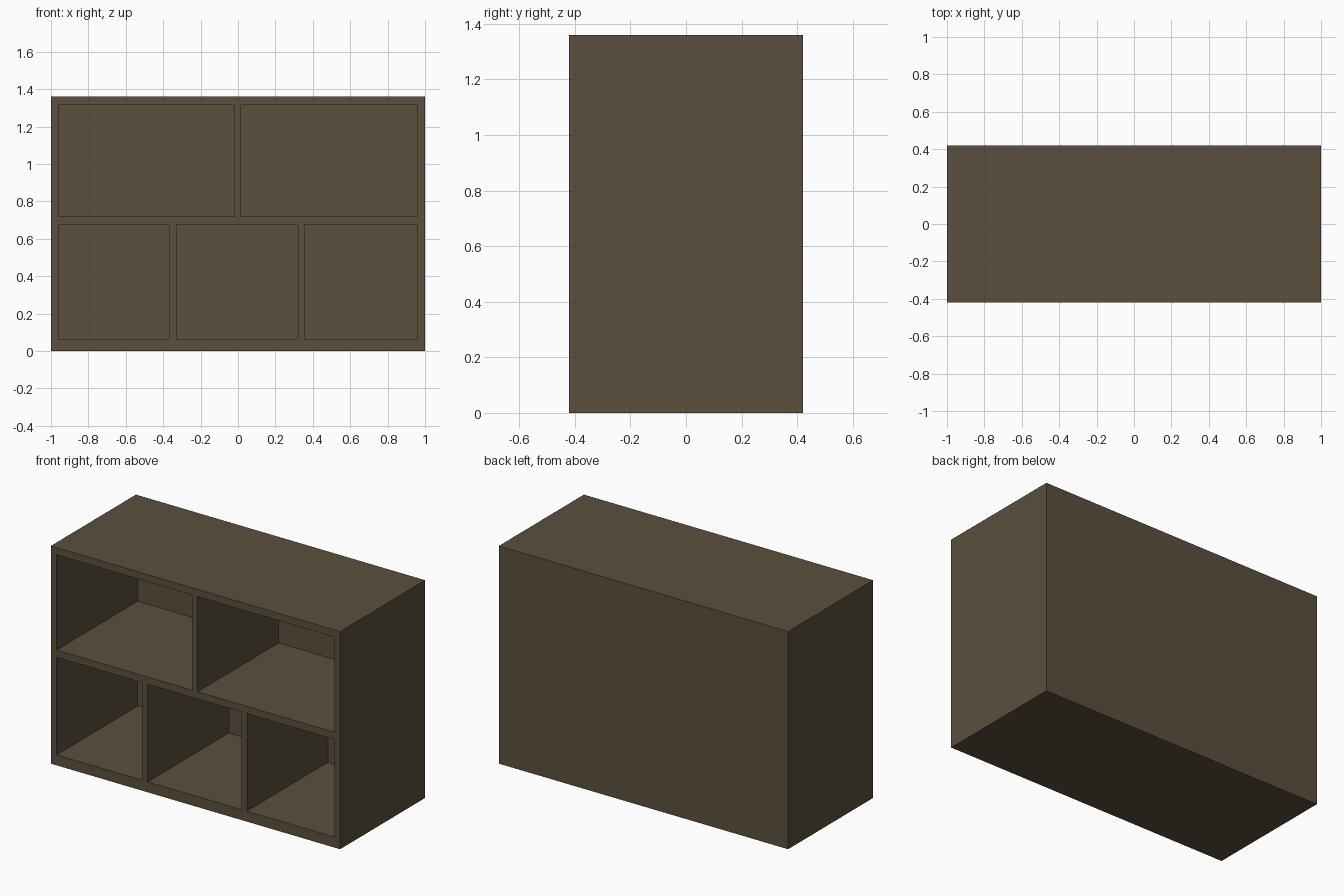
import bpy
import bmesh
from mathutils import Matrix, Vector

cube = bpy.data.objects.get("Cube")
if cube:
    bpy.data.objects.remove(cube, do_unlink=True)

# Dark brown wood
wood = bpy.data.materials.new("dark_brown_wood")
wood.use_nodes = True
colour = (0.105, 0.079, 0.047, 1)
wood.diffuse_color = colour
bsdf = next(n for n in wood.node_tree.nodes if n.type == 'BSDF_PRINCIPLED')
bsdf.inputs["Base Color"].default_value = colour


def box(name, x, y, z):
    """Box spanning the given (low, high) ranges."""
    bm = bmesh.new()
    spans = (x, y, z)
    centre = Vector([(a + b) / 2 for a, b in spans])
    size = [b - a for a, b in spans]
    bmesh.ops.create_cube(bm, matrix=Matrix.Translation(centre) @ Matrix.Diagonal(size + [1]))
    mesh = bpy.data.meshes.new(name)
    bm.to_mesh(mesh)
    bm.free()
    mesh.materials.append(wood)
    obj = bpy.data.objects.new(name, mesh)
    bpy.context.collection.objects.link(obj)
    return obj


# Solid carcass
half_depth = 0.42
carcass = box("shelf_unit", (-1, 1), (-half_depth, half_depth), (0, 1.36))

# Open compartments: two wide above, three below, leaving a thin back panel
inner = 0.96
back = half_depth - 0.04
rows = [
    ((0.72, 1.315), [(-inner, -0.02), (0.015, inner)]),
    ((0.065, 0.675), [(-inner, -0.37), (-0.33, 0.32), (0.355, inner)]),
]
bpy.context.view_layer.objects.active = carcass
for z, bays in rows:
    for x in bays:
        cutter = box("compartment_cutter", x, (-half_depth - 0.1, back), z)
        cutter.hide_render = True
        cut = carcass.modifiers.new("compartment", 'BOOLEAN')
        cut.operation = 'DIFFERENCE'
        cut.solver = 'EXACT'
        cut.object = cutter
        bpy.ops.object.modifier_apply(modifier=cut.name)
        bpy.data.objects.remove(cutter, do_unlink=True)
